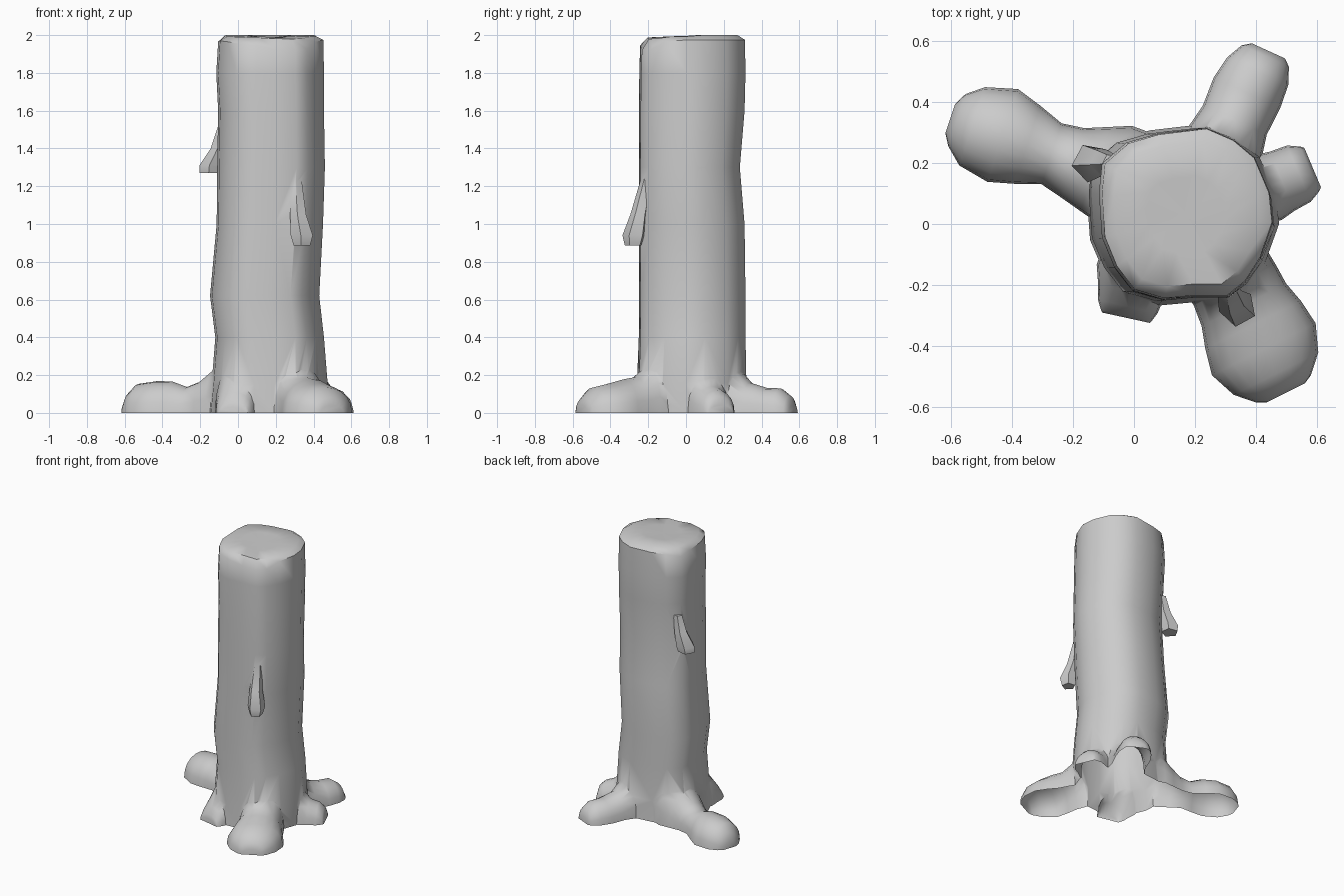
import bpy, bmesh, math
from mathutils import Vector

if "Cube" in bpy.data.objects:
    bpy.data.objects.remove(bpy.data.objects["Cube"])


def loft(name, rings, cap_end=True):
    """Skin a list of equal-length point rings into a closed solid."""
    bm = bmesh.new()
    rows = [[bm.verts.new(p) for p in ring] for ring in rings]
    n = len(rows[0])
    for a, b in zip(rows, rows[1:]):
        for i in range(n):
            j = (i + 1) % n
            bm.faces.new((a[i], a[j], b[j], b[i]))
    bm.faces.new(rows[0])
    if cap_end:
        bm.faces.new(rows[-1])
    else:
        mid = bm.verts.new(sum((v.co for v in rows[-1]), Vector()) / n - Vector((0, 0, .01)))
        for i in range(n):
            bm.faces.new((rows[-1][i], rows[-1][(i + 1) % n], mid))
    bmesh.ops.recalc_face_normals(bm, faces=bm.faces)
    me = bpy.data.meshes.new(name)
    bm.to_mesh(me)
    bm.free()
    ob = bpy.data.objects.new(name, me)
    bpy.context.collection.objects.link(ob)
    return ob


# trunk: one rounded-square outline, fitted to bounds at each height
outline = [(-.10, .20), (-.02, .27), (.08, .30), (.24, .32), (.33, .28), (.40, .22),
           (.45, .10), (.46, 0), (.42, -.12), (.37, -.20), (.31, -.25), (.20, -.25),
           (.10, -.26), (0, -.23), (-.06, -.15), (-.10, -.05), (-.11, .10)]
levels = [(-.05, -.16, .47, -.27, .33), (.15, -.14, .475, -.26, .32),
          (.40, -.12, .455, -.25, .315), (.62, -.148, .43, -.25, .315),
          (1.0, -.113, .45, -.25, .31), (1.3, -.11, .46, -.25, .285),
          (1.6, -.105, .455, -.25, .31), (1.8, -.115, .455, -.247, .315)]
# broken rim heights, dipping at the front right and back left
rim = [1.95, 1.97, 1.97, 1.975, 1.975, 1.975, 1.975, 1.975, 1.965, 1.925,
       1.92, 1.925, 1.945, 1.955, 1.965, 1.97, 1.965]


def fit(x0, x1, y0, y1):
    return [(x0 + (x + .11) / .57 * (x1 - x0), y0 + (y + .26) / .58 * (y1 - y0))
            for x, y in outline]


rings = [[(x, y, z) for x, y in fit(*b)] for z, *b in levels]
rings.append([(x, y, z) for (x, y), z in zip(fit(-.105, .452, -.243, .312), rim)])
for k, t in ((.86, .75), (.45, .85)):
    rings.append([(.17 + (x - .17) * k, .03 + (y - .03) * k, z + (2 - z) * t)
                  for (x, y), z in zip(fit(-.105, .452, -.243, .312), rim)])
for p, ring in enumerate(rings[-2:]):
    rings[-2 + p] = [(x, y, 2.0 if y > .05 else z) for x, y, z in ring]
trunk = loft("tree_stump", rings, cap_end=False)

# roots: arched sections along a path (x, y, half width, height)
roots = {
    "left": [(.05, .13, .16, .42), (-.06, .16, .17, .30), (-.13, .18, .145, .225), (-.2, .2, .12, .165),
             (-.27, .23, .105, .137), (-.35, .26, .135, .167), (-.43, .29, .16, .168),
             (-.53, .32, .135, .153), (-.58, .34, .09, .10), (-.602, .345, .05, .045)],
    "back_right": [(.25, .15, .13, .40), (.3, .27, .13, .24), (.33, .34, .115, .16),
                   (.37, .43, .12, .132), (.405, .5, .11, .13), (.43, .55, .085, .09),
                   (.44, .567, .06, .04)],
    "right": [(.36, .09, .11, .35), (.44, .12, .115, .20), (.485, .14, .105, .14),
              (.54, .165, .10, .12), (.575, .18, .08, .085), (.585, .185, .07, .04)],
    "front_right": [(.27, -.1, .15, .42), (.33, -.2, .15, .25), (.36, -.265, .155, .19),
                    (.39, -.33, .175, .178), (.425, -.41, .19, .155), (.465, -.49, .155, .135),
                    (.49, -.54, .10, .08), (.497, -.553, .07, .04)],
    "front_left": [(.03, -.05, .12, .42), (0, -.16, .125, .26), (-.01, -.22, .11, .18),
                   (-.02, -.27, .10, .11), (-.025, -.3, .085, .06), (-.026, -.307, .08, .03)],
}
parts = []
for name, path in roots.items():
    d = Vector((path[-1][0] - path[0][0], path[-1][1] - path[0][1])).normalized()
    side = Vector((-d.y, d.x))
    sections = []
    for x, y, w, h in path:
        arc = [(math.cos(math.pi * i / 10), math.sin(math.pi * i / 10)) for i in range(11)]
        prof = [(w, -.04)] + [(w * c, h * s ** .9) for c, s in arc] + [(-w, -.04)]
        sections.append([(x + side.x * u, y + side.y * u, z) for u, z in prof])
    parts.append(loft("root_" + name, sections))


# drooping snapped branch stubs (x, y, z, radius)
stubs = {
    "front": [(.305, -.2, 1.27, .03), (.32, -.25, 1.05, .045), (.34, -.275, .94, .062),
              (.34, -.278, .885, .046)],
    "left": [(-.075, .2, 1.52, .03), (-.1, .2, 1.4, .045), (-.14, .2, 1.31, .065),
             (-.145, .2, 1.27, .058)],
}
for name, path in stubs.items():
    turn = math.atan2(path[-1][1] - .03, path[-1][0] - .17) + math.pi / 5
    parts.append(loft("branch_stub_" + name, [
        [(x + r * math.cos(turn + i * math.tau / 5), y + r * math.sin(turn + i * math.tau / 5), z)
         for i in range(5)] for x, y, z, r in path]))

# fuse everything into one shell
for p in parts:
    mod = trunk.modifiers.new(p.name, "BOOLEAN")
    mod.operation, mod.solver, mod.object = "UNION", "EXACT", p
bpy.context.view_layer.update()
fused = bpy.data.meshes.new_from_object(
    trunk.evaluated_get(bpy.context.evaluated_depsgraph_get()))
trunk.modifiers.clear()
trunk.data = fused
for p in parts:
    bpy.data.objects.remove(p)

# hollow, open underside
bm = bmesh.new()
bm.from_mesh(fused)
bmesh.ops.bisect_plane(bm, geom=bm.verts[:] + bm.edges[:] + bm.faces[:], dist=1e-5,
                       plane_co=(0, 0, 0), plane_no=(0, 0, 1), clear_inner=True)
bm.to_mesh(fused)
bm.free()

bpy.context.view_layer.objects.active = trunk
trunk.select_set(True)
bpy.ops.object.shade_smooth_by_angle(angle=math.radians(48))
